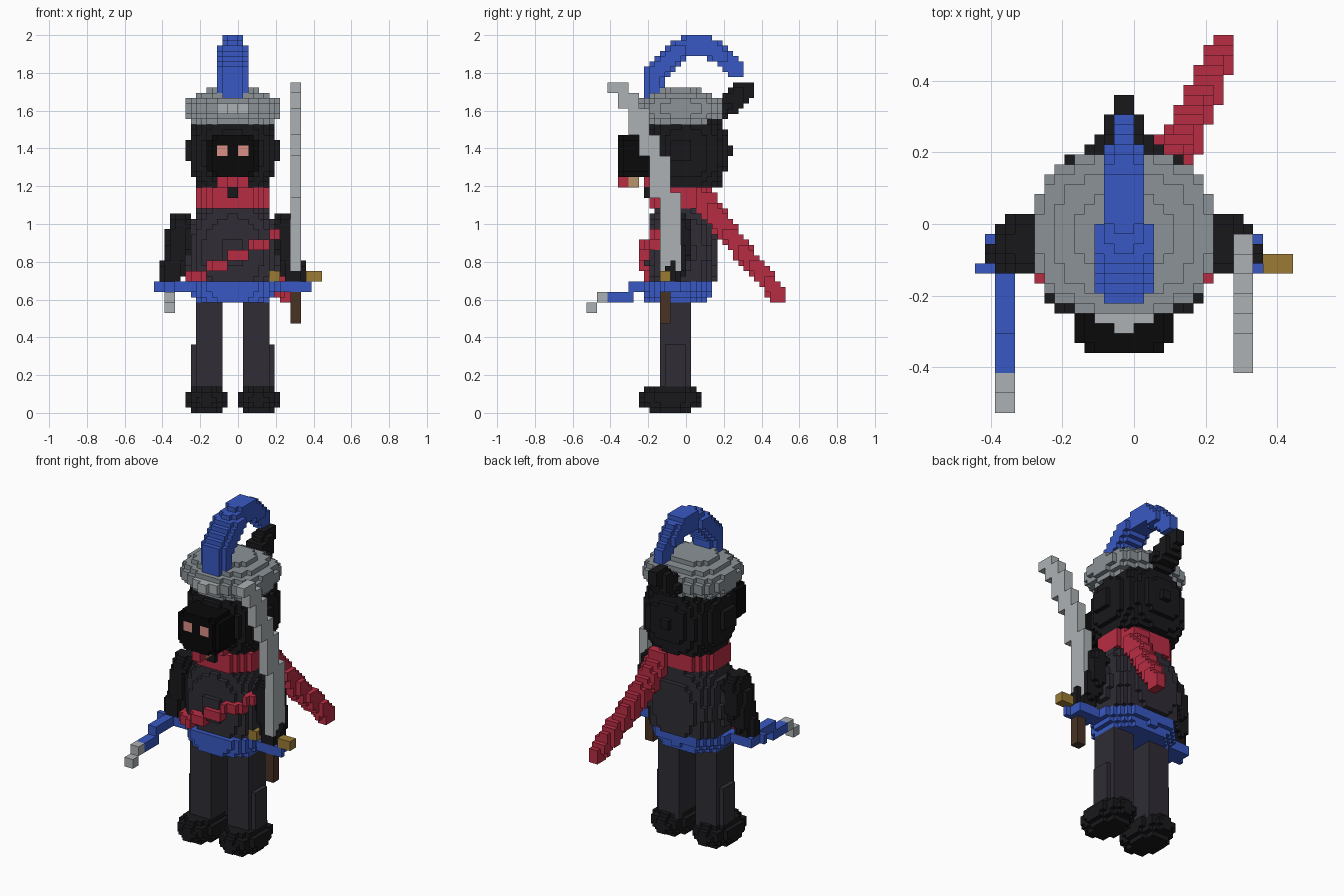
import bpy, bmesh, math
from mathutils import Vector

if "Cube" in bpy.data.objects:
    bpy.data.objects.remove(bpy.data.objects["Cube"])

V = 1 / 36          # voxel edge
CX = -1             # mirror plane of the figure, in voxels
cells = {}          # voxel -> part name, later parts overwrite earlier ones

COLORS = {
    "charcoal": (0.20, 0.19, 0.22), "black": (0.12, 0.12, 0.13), "jet": (0.07, 0.07, 0.075),
    "blue": (0.23, 0.35, 0.76), "red": (0.72, 0.19, 0.27), "grey": (0.54, 0.57, 0.59),
    "steel": (0.67, 0.69, 0.70), "gold": (0.60, 0.48, 0.22), "wood": (0.29, 0.21, 0.16),
    "pink": (0.85, 0.56, 0.52), "tan": (0.72, 0.58, 0.42)}
part_color = {}


def put(part, color, x, y, z):
    cells[(x, y, z)] = part
    part_color[part] = color


def box(part, color, x0, x1, y0, y1, z0, z1):
    for x in range(x0, x1):
        for y in range(y0, y1):
            for z in range(z0, z1):
                put(part, color, x, y, z)


def blob(part, color, c, r, n=2.0, z0=0, z1=72):
    """Voxelised superellipsoid, clipped between z0 and z1."""
    lo = [math.floor(c[i] - r[i]) for i in range(3)]
    hi = [math.ceil(c[i] + r[i]) for i in range(3)]
    for x in range(lo[0], hi[0]):
        for y in range(lo[1], hi[1]):
            for z in range(max(lo[2], z0), min(hi[2], z1)):
                p = (x + .5, y + .5, z + .5)
                if sum(abs((p[i] - c[i]) / r[i]) ** n for i in range(3)) <= 1:
                    put(part, color, x, y, z)


def disc(part, color, c, rx, ry, z0, z1, n=2.0):
    blob(part, color, (c[0], c[1], (z0 + z1) / 2), (rx, ry, 900), n, z0, z1)


def tube(part, color, path, radii, n=2.0):
    """Chain of blobs swept along a path, with radii given per path point."""
    for i in range(len(path) - 1):
        a, b = Vector(path[i]), Vector(path[i + 1])
        ra, rb = Vector(radii[i]), Vector(radii[i + 1])
        steps = max(2, int((b - a).length * 1.5))
        for k in range(steps + 1):
            t = k / steps
            blob(part, color, a.lerp(b, t), ra.lerp(rb, t), n)


def sx(side, d):
    return CX + side * d


# Legs, feet and arms, mirrored
for side, tag in ((-1, "left"), (1, "right")):
    a, b = sorted((sx(side, 2), sx(side, 7)))
    box(tag + "_leg", "charcoal", a, b, -5, 1, 3, 22)
    a, b = sorted((sx(side, 2), sx(side, 8)))
    box(tag + "_leg", "charcoal", a, b, -4, 0, 3, 13)
    blob(tag + "_foot", "black", (sx(side, 5), -3, 2.6), (4.2, 6.2, 2.85), 2)

# Torso
blob("torso", "charcoal", (CX, -.7, 30.5), (8.8, 6.9, 11), 2.4, 23, 40)

for side, tag in ((-1, "left"), (1, "right")):
    tube(tag + "_arm", "black",
         [(sx(side, 9.9), -2, 35.6), (sx(side, 10.6), -2, 31), (sx(side, 11.8), -3, 26)],
         [(2.5, 3.1, 2.8), (2.4, 3, 2.6), (2.2, 2.4, 2)])

# Belt and blue cuffs
disc("belt", "blue", (CX, -1.8), 7.3, 6.2, 21, 22)
disc("belt", "blue", (CX, -1.8), 8.2, 6.4, 22, 23)
disc("belt", "blue", (CX, -1.5), 9.2, 6.9, 23, 25)
box("left_cuff", "blue", -15, -9, -5, -1, 23, 25)
box("left_cuff", "blue", -16, -15, -5, -4, 23, 25)
box("right_cuff", "blue", 8, 13, -5, -1, 23, 25)
box("right_cuff", "blue", 13, 14, -5, -4, 23, 25)

# Diagonal sash across the chest
for i in range(18):
    x = -10 + i
    y = round(-1 - 7 * math.sqrt(max(0, 1 - ((x + 1.5) / 10.5) ** 2)))
    z = 25 + 2 * (i // 4)
    box("sash", "red", x, x + 1, y - 1, y + 2, z, z + 2)

# Neck scarf and trailing tail
disc("scarf", "red", (CX, -1), 7.2, 6.3, 39, 43)
disc("scarf", "red", (CX, -1), 5, 6, 43, 44)
box("scarf", "red", -4, 2, -8, -4, 43, 45)
box("scarf_gap", "black", -2, 0, -8, -6, 41, 43)
tube("scarf_tail", "red", [(3, 4, 40), (5, 9, 33), (7.8, 15, 25.8), (9, 17.6, 22.6)],
     [(2.4, 2, 2.2), (1.9, 1.6, 1.9), (1.7, 1.5, 1.7), (1.2, 1.5, 1.6)], 3)

# Head with stepped bumps at the sides and back
blob("head", "black", (CX, 0, 49.6), (8.2, 7.9, 9), 2.6, 43, 56)
blob("head", "black", (CX, -1, 50), (9.3, 4, 4), 3)
blob("head", "black", (CX, 3.2, 50), (5.5, 4.9, 4.5), 4)
box("head", "black", -2, 0, 8, 9, 49, 51)

# Face mask, eyes and chin
box("face_mask", "jet", -6, 4, -12, -6, 46, 52)
box("face_mask", "jet", -5, 3, -12, -6, 45, 53)
box("face_mask", "jet", -5, 3, -13, -12, 46, 52)
box("face_mask", "jet", -4, 2, -13, -12, 45, 53)
for x in (-4, 0):
    box("eyes", "pink", x, x + 2, -13, -12, 49, 51)
box("chin", "tan", -2, 0, -11, -9, 43, 45)
box("tongue", "red", -2, 0, -13, -11, 43, 45)

# Layered round hat with badge
for z0, z1, r in ((55, 56, 7.6), (56, 57, 8.6), (57, 59, 9.2), (59, 60, 8.6),
                  (60, 61, 7.2), (61, 62, 5.0)):
    disc("hat", "grey", (CX, -1), r, r - .9, z0, z1, 2.4)
box("hat_badge", "steel", -4, 2, -10, -8, 57, 59)
box("hat_badge", "steel", -2, 0, -11, -9, 57, 59)

# Hair knot behind the hat
tube("hair_knot", "black", [(CX, 7, 58), (CX, 9, 59.2), (CX, 11.3, 61.5)],
     [(2.8, 1.8, 1.8), (2.1, 1.9, 1.9), (1.2, 1.8, 1.8)], 3.5)

# Arched plume
tube("plume", "blue",
     [(CX, -6.2, 61.5), (CX, -5.8, 64.8), (CX, -2.4, 68.3), (CX, 0.5, 70), (CX, 4, 70),
      (CX, 7, 67.8), (CX, 9.6, 65.2)],
     [(2.6, 1.8, 1.6), (3.1, 1.9, 1.9), (3.1, 2, 1.9), (2.2, 1.9, 2),
      (2.1, 1.8, 1.9), (1.6, 1.7, 1.8), (1.2, 1.5, 1.6)], 2.6)

# Curved sword: blade, guard, handle
for y, z0, z1 in ((-5, 27, 42), (-7, 41, 49), (-9, 49, 53), (-11, 53, 58),
                  (-13, 58, 61), (-15, 61, 63)):
    box("sword_blade", "steel", 10, 12, y, y + 4, z0, z1)
box("sword_guard", "gold", 6, 8, -5, -3, 25, 27)
box("sword_guard", "gold", 13, 16, -5, -3, 25, 27)
box("sword_handle", "wood", 10, 12, -5, -3, 17, 23)

# Short blade held forward in the other hand
box("dagger_grip", "blue", -14, -12, -11, -5, 23, 25)
box("dagger_grip", "blue", -14, -12, -15, -10, 21, 23)
box("dagger_tip", "steel", -14, -12, -17, -15, 21, 23)
box("dagger_tip", "steel", -14, -12, -19, -17, 19, 21)

# Turn the voxels of every part into a mesh of its exposed faces
materials = {}
for name, rgb in COLORS.items():
    materials[name] = bpy.data.materials.new(name)
    materials[name].diffuse_color = (*[c ** 2.2 for c in rgb], 1)

for part, color in part_color.items():
    bm = bmesh.new()
    verts = {}

    def vert(p):
        if p not in verts:
            verts[p] = bm.verts.new([c * V for c in p])
        return verts[p]

    for cell in [c for c, owner in cells.items() if owner == part]:
        for axis in range(3):
            u, w = (axis + 1) % 3, (axis + 2) % 3
            for d in (0, 1):
                nb = list(cell)
                nb[axis] += 2 * d - 1
                if tuple(nb) in cells:
                    continue
                ring = []
                for du, dw in ((0, 0), (1, 0), (1, 1), (0, 1)):
                    p = list(cell)
                    p[axis] += d
                    p[u] += du
                    p[w] += dw
                    ring.append(vert(tuple(p)))
                bm.faces.new(ring if d else ring[::-1])
    mesh = bpy.data.meshes.new(part)
    bm.to_mesh(mesh)
    bm.free()
    mesh.materials.append(materials[color])
    bpy.context.collection.objects.link(bpy.data.objects.new(part, mesh))

for m in bpy.data.materials:
    if m.users and not m.is_grease_pencil:
        m.use_nodes = True
        m.node_tree.nodes["Principled BSDF"].inputs["Base Color"].default_value = m.diffuse_color
